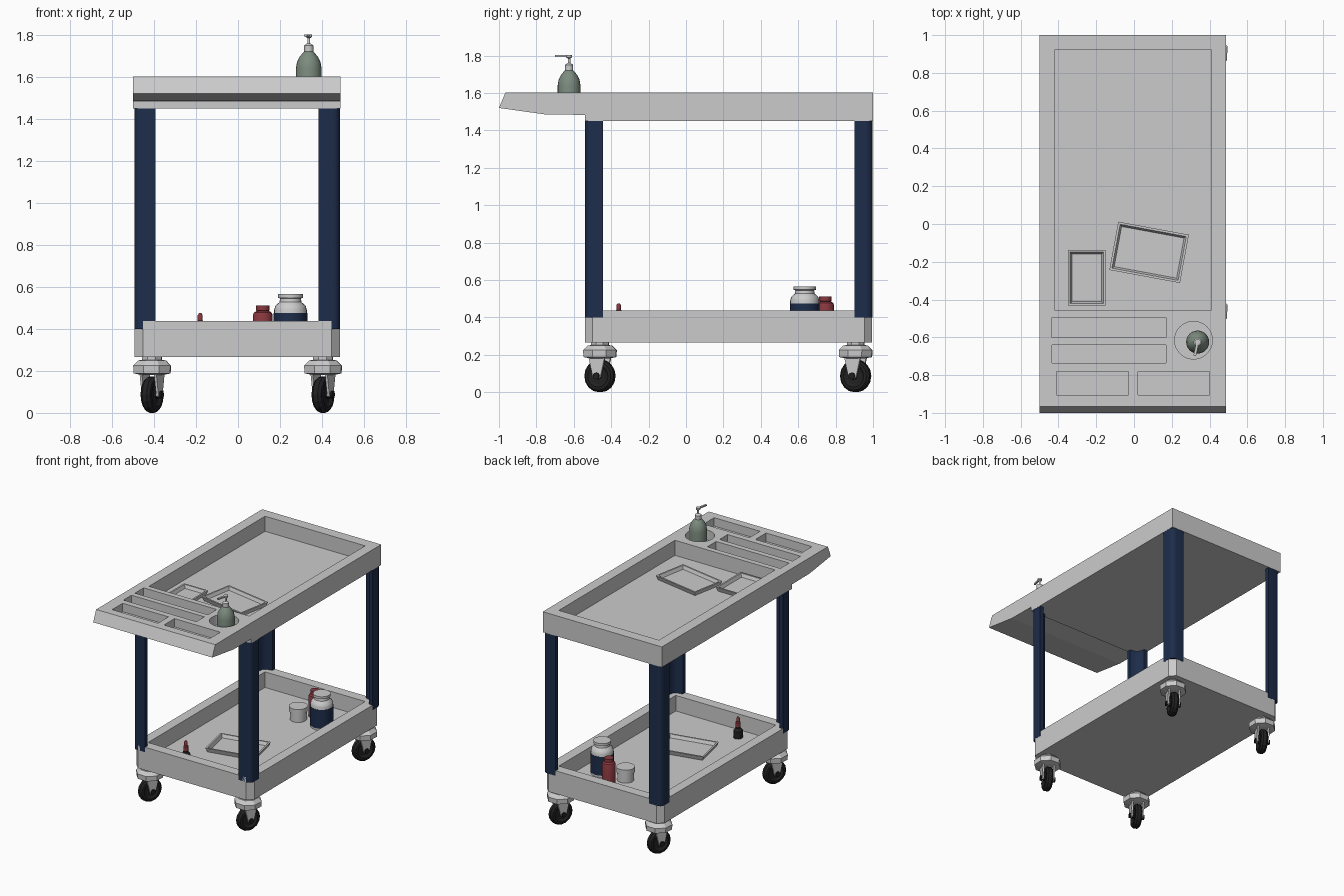
import bpy, bmesh
from math import pi, sin, cos, radians
from mathutils import Matrix, Vector

if "Cube" in bpy.data.objects:
    bpy.data.objects.remove(bpy.data.objects["Cube"])


def mat(name, rgb):
    m = bpy.data.materials.new(name)
    m.diffuse_color = (*rgb, 1)
    m.use_nodes = True
    m.node_tree.nodes["Principled BSDF"].inputs["Base Color"].default_value = m.diffuse_color
    return m


NAVY = mat("navy", (0.012, 0.026, 0.07))
BLACK = mat("black", (0.015, 0.015, 0.015))
RED = mat("red", (0.25, 0.04, 0.05))
GREEN = mat("sage", (0.2, 0.26, 0.21))
WHITE = mat("white", (0.75, 0.75, 0.74))


def finish(name, bm, material=None, smooth=False, matrix=None):
    bmesh.ops.recalc_face_normals(bm, faces=bm.faces)
    if matrix is not None:
        bm.transform(matrix)
    me = bpy.data.meshes.new(name)
    bm.to_mesh(me)
    bm.free()
    ob = bpy.data.objects.new(name, me)
    bpy.context.collection.objects.link(ob)
    if material:
        me.materials.append(material)
    if smooth:
        bpy.ops.object.select_all(action='DESELECT')
        ob.select_set(True)
        bpy.context.view_layer.objects.active = ob
        bpy.ops.object.shade_smooth_by_angle(angle=radians(35))
    return ob


def prism(bm, pts, vec):
    """Extrude a closed polygon of 3D points along vec."""
    f = bm.faces.new([bm.verts.new(p) for p in pts])
    r = bmesh.ops.extrude_face_region(bm, geom=[f])
    vs = [g for g in r['geom'] if isinstance(g, bmesh.types.BMVert)]
    bmesh.ops.translate(bm, verts=vs, vec=vec)


def box(bm, x0, x1, y0, y1, z0, z1):
    prism(bm, [(x0, y0, z0), (x1, y0, z0), (x1, y1, z0), (x0, y1, z0)], (0, 0, z1 - z0))


def lathe(bm, prof, n=24, c=(0, 0, 0), rot=0.0):
    """Revolve (radius, z) pairs about z and cap both ends."""
    rings = [[bm.verts.new((c[0] + r * cos(2 * pi * i / n + rot), c[1] + r * sin(2 * pi * i / n + rot), c[2] + z))
              for i in range(n)] for r, z in prof]
    for a, b in zip(rings, rings[1:]):
        for i in range(n):
            bm.faces.new((a[i], a[(i + 1) % n], b[(i + 1) % n], b[i]))
    bm.faces.new(rings[0])
    bm.faces.new(rings[-1])


def lathe_part(name, prof, x, y, material=None, n=24):
    bm = bmesh.new()
    lathe(bm, prof, n, (x, y, 0))
    return finish(name, bm, material, True)


def carve(ob, bm):
    """Subtract the cutter mesh from ob and bake the result."""
    cutter = finish("cutter", bm)
    cutter.hide_render = True
    m = ob.modifiers.new("carve", 'BOOLEAN')
    m.operation, m.solver, m.object = 'DIFFERENCE', 'EXACT', cutter
    dg = bpy.context.evaluated_depsgraph_get()
    me = bpy.data.meshes.new_from_object(ob.evaluated_get(dg))
    ob.modifiers.clear()
    ob.data = me
    bpy.data.objects.remove(cutter)


# Top shelf with a sloped front lip, a main well, four slots and a cup well
X0, X1 = -0.5, 0.487
bm = bmesh.new()
side = [(-1, 1.52), (-0.965, 1.603), (1, 1.603), (1, 1.45), (-0.54, 1.45), (-0.54, 1.483), (-0.75, 1.485)]
prism(bm, [(X0, y, z) for y, z in side], (X1 - X0, 0, 0))
top = finish("top_shelf", bm)
bm = bmesh.new()
box(bm, -0.42, 0.41, -0.455, 0.92, 1.49, 1.7)
for x0, x1, y0, y1 in ((-0.435, 0.17, -0.60, -0.495), (-0.435, 0.17, -0.735, -0.64),
                       (-0.41, -0.03, -0.905, -0.78), (0.02, 0.40, -0.905, -0.78)):
    box(bm, x0, x1, y0, y1, 1.54, 1.7)
lathe(bm, [(0.1, 1.53), (0.1, 1.7)], 32, (0.315, -0.615, 0))
carve(top, bm)

# Bottom shelf with cut corners and a deep well
bm = bmesh.new()
a, b, y0, y1, c = -0.492, 0.485, -0.54, 0.995, 0.04
outline = [(a + c, y0), (b - c, y0), (b, y0 + c), (b, y1 - c), (b - c, y1), (a + c, y1), (a, y1 - c), (a, y0 + c)]
prism(bm, [(x, y, 0.265) for x, y in outline], (0, 0, 0.172))
bottom = finish("bottom_shelf", bm)
bm = bmesh.new()
box(bm, -0.42, 0.41, -0.465, 0.92, 0.32, 0.6)
carve(bottom, bm)

# Corner posts: angle sections with rounded outer corners
for fx, lx, sx in (("left", -0.494, 1), ("right", 0.486, -1)):
    for fy, ly, sy in (("front", -0.54, 1), ("back", 0.997, -1)):
        arc = [(0.035 - 0.035 * cos(t), 0.035 - 0.035 * sin(t)) for t in (0, pi / 8, pi / 4, 3 * pi / 8, pi / 2)]
        sec = arc + [(0.102, 0), (0.102, 0.03), (0.055, 0.04), (0.04, 0.055), (0.03, 0.097), (0, 0.097)]
        bm = bmesh.new()
        prism(bm, [(lx + sx * x, ly + sy * y, 0.40) for x, y in sec], (0, 0, 1.055))
        finish(f"{fy}_{fx}_post", bm, NAVY, True)

# Swivel casters, all turned the same way
TURN = Matrix.Rotation(radians(-25), 4, 'Z')
AXLE = Matrix.Translation((0, 0, 0.087)) @ Matrix.Rotation(pi / 2, 4, 'Y')
for fx, cx in (("left", -0.409), ("right", 0.405)):
    for fy, cy in (("front", -0.46), ("back", 0.907)):
        place = Matrix.Translation((cx, cy, 0)) @ TURN
        bm = bmesh.new()
        lathe(bm, [(0.05, 0.272), (0.05, 0.252), (0.07, 0.25), (0.096, 0.225), (0.094, 0.188), (0.05, 0.18)], 8)
        for s in (-1, 1):
            fork = [(-0.05, 0.2), (0.05, 0.2), (0.022, 0.08), (0, 0.068), (-0.022, 0.08)]
            prism(bm, [(s * 0.032, y, z) for y, z in fork], (s * 0.012, 0, 0))
        finish(f"{fy}_{fx}_caster_bracket", bm, None, False, place)
        bm = bmesh.new()
        lathe(bm, [(0.045, -0.018), (0.06, -0.027), (0.076, -0.025), (0.087, -0.012),
                   (0.087, 0.012), (0.076, 0.025), (0.06, 0.027), (0.045, 0.018)], 16)
        lathe(bm, [(0.018, -0.054), (0.018, 0.054)], 10)
        finish(f"{fy}_{fx}_wheel", bm, BLACK, False, place @ AXLE)


# Shallow loose trays with flared walls
def dish(name, x, y, z, w, d, ang):
    bm = bmesh.new()
    loops = [(0.012, 0), (0, 0.032), (0.012, 0.032), (0.022, 0.008)]
    rings = [[bm.verts.new((sx * (w / 2 - i), sy * (d / 2 - i), h))
              for sx, sy in ((-1, -1), (1, -1), (1, 1), (-1, 1))] for i, h in loops]
    for p, q in zip(rings, rings[1:]):
        for i in range(4):
            bm.faces.new((p[i], p[(i + 1) % 4], q[(i + 1) % 4], q[i]))
    bm.faces.new(rings[0])
    bm.faces.new(rings[-1])
    finish(name, bm, None, False, Matrix.Translation((x, y, z)) @ Matrix.Rotation(radians(ang), 4, 'Z'))


dish("small_tray", -0.25, -0.285, 1.491, 0.20, 0.295, 0)
dish("large_tray", 0.08, -0.15, 1.491, 0.38, 0.26, -10.5)
dish("lower_tray", 0.0, 0.0, 0.321, 0.37, 0.265, 12)

# Soap dispenser standing in the cup well
dx, dy = 0.337, -0.625
lathe_part("dispenser_bottle", [(0.055, 1.531), (0.061, 1.537), (0.061, 1.64), (0.056, 1.67),
                                (0.044, 1.695), (0.028, 1.715), (0.02, 1.722)], dx, dy, GREEN)
lathe_part("dispenser_pump", [(0.022, 1.72), (0.022, 1.75), (0.012, 1.757), (0.007, 1.76), (0.007, 1.785),
                              (0.016, 1.79), (0.016, 1.803)], dx, dy, WHITE, 16)
bm = bmesh.new()
box(bm, -0.007, 0.007, -0.075, 0.0, 1.793, 1.803)
finish("dispenser_spout", bm, WHITE, False,
       Matrix.Translation((dx, dy, 0)) @ Matrix.Rotation(radians(-12), 4, 'Z'))

# Bottles and jars on the bottom shelf
lathe_part("large_bottle", [(0.078, 0.321), (0.078, 0.49), (0.072, 0.51), (0.052, 0.528), (0.05, 0.545),
                            (0.06, 0.548), (0.06, 0.566)], 0.25, 0.635, WHITE)
lathe_part("large_bottle_label", [(0.08, 0.335), (0.08, 0.475)], 0.25, 0.635, NAVY)
lathe_part("red_bottle", [(0.047, 0.321), (0.047, 0.465), (0.042, 0.478), (0.028, 0.486),
                          (0.033, 0.488), (0.033, 0.512)], 0.118, 0.745, RED)
lathe_part("white_jar", [(0.058, 0.321), (0.058, 0.38), (0.063, 0.382), (0.063, 0.42)], 0.056, 0.634, WHITE)
lathe_part("dropper_bottle", [(0.032, 0.321), (0.032, 0.375), (0.017, 0.395), (0.017, 0.405)],
           -0.18, -0.36, BLACK, 16)
lathe_part("dropper_cap", [(0.018, 0.405), (0.018, 0.435), (0.012, 0.44), (0.012, 0.465), (0.006, 0.475)],
           -0.18, -0.36, RED, 16)
